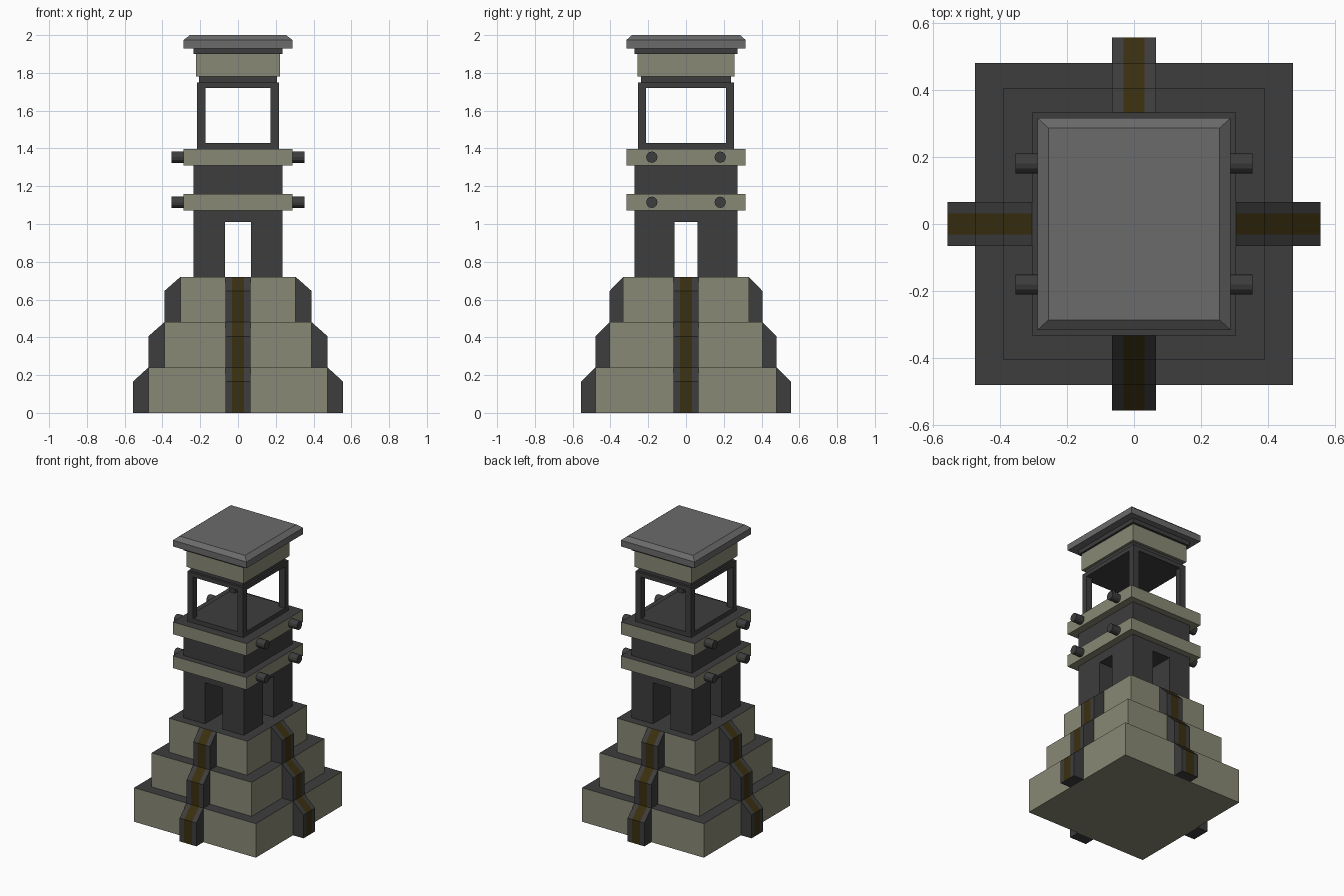
import bpy, bmesh, math
from mathutils import Matrix

if "Cube" in bpy.data.objects:
    bpy.data.objects.remove(bpy.data.objects["Cube"])


def material(name, rgb):
    m = bpy.data.materials.new(name)
    m.diffuse_color = (*rgb, 1)
    m.use_nodes = True
    m.node_tree.nodes["Principled BSDF"].inputs["Base Color"].default_value = m.diffuse_color
    return m


KHAKI = material("khaki_stone", (0.250, 0.250, 0.180))
DARK = material("dark_metal", (0.047, 0.047, 0.047))
GREY = material("grey_roof", (0.145, 0.145, 0.145))
MUSTARD = material("mustard_stripe", (0.042, 0.029, 0.005))


def finish(name, bm, mats):
    bmesh.ops.recalc_face_normals(bm, faces=bm.faces)
    me = bpy.data.meshes.new(name)
    bm.to_mesh(me)
    bm.free()
    for m in mats:
        me.materials.append(m)
    ob = bpy.data.objects.new(name, me)
    bpy.context.collection.objects.link(ob)
    return ob


def add_box(bm, x0, x1, y0, y1, z0, z1):
    mat = (Matrix.Translation(((x0 + x1) / 2, (y0 + y1) / 2, (z0 + z1) / 2))
           @ Matrix.Diagonal((x1 - x0, y1 - y0, z1 - z0, 1)))
    bmesh.ops.create_cube(bm, size=1, matrix=mat)


def block(name, hx, hy, z0, z1, mat, dark_top=False):
    bm = bmesh.new()
    add_box(bm, -hx, hx, -hy, hy, z0, z1)
    bm.normal_update()
    if dark_top:
        for f in bm.faces:
            f.material_index = 1 if f.normal.z > 0.5 else 0
    return finish(name, bm, [mat, DARK])


# stepped base with dark upper ledges
TIERS_X = (0.475, 0.39, 0.305)
TIERS_Y = (0.48, 0.405, 0.333)
for i in range(3):
    block(f"base_tier_{i + 1}", TIERS_X[i], TIERS_Y[i], 0.24 * i, 0.24 * (i + 1), KHAKI, True)


# stepped ribs running down the middle of each side, with a mustard stripe
def rib(name, tiers, angle):
    outer = (0.557,) + tiers
    prof = []
    for i in range(3):
        prof += [(outer[i], 0.24 * i), (outer[i], 0.24 * i + 0.165)]
    prof += [(outer[3], 0.72), (0.28, 0.70), (0.28, 0.1), (tiers[0], 0.0)]
    stops = (-0.065, -0.032, 0.032, 0.065)
    bm = bmesh.new()
    rows = [[bm.verts.new((r, s, z)) for r, z in prof] for s in stops]
    n = len(prof)
    for k in range(3):
        for j in range(n):
            j2 = (j + 1) % n
            f = bm.faces.new((rows[k][j], rows[k][j2], rows[k + 1][j2], rows[k + 1][j]))
            f.material_index = 1 if k == 1 and j < 6 else 0
    bm.faces.new(rows[0])
    bm.faces.new(rows[-1])
    bm.transform(Matrix.Rotation(angle, 4, 'Z'))
    finish(name, bm, [DARK, MUSTARD])


for i, side in enumerate(("right", "back", "left", "front")):
    rib(f"rib_{side}", TIERS_X if i % 2 == 0 else TIERS_Y, i * math.pi / 2)

# shaft: four corner piers leaving crossing doorways, solid above
bm = bmesh.new()
for sx in (-1, 1):
    for sy in (-1, 1):
        xs = sorted((sx * 0.068, sx * 0.236))
        ys = sorted((sy * 0.061, sy * 0.272))
        add_box(bm, *xs, *ys, 0.72, 1.01)
finish("doorway_piers", bm, [DARK])
block("shaft", 0.236, 0.272, 1.01, 1.35, DARK)

# two bands, each with stub pegs on the left and right
for i, z in enumerate((1.115, 1.354)):
    block(f"band_{i + 1}", 0.288, 0.316, z - 0.043, z + 0.043, KHAKI, True)
    bm = bmesh.new()
    for sx in (-1, 1):
        for sy in (-1, 1):
            m = (Matrix.Translation((sx * 0.3, sy * 0.181, z))
                 @ Matrix.Rotation(math.pi / 2, 4, 'Y'))
            bmesh.ops.create_cone(bm, cap_ends=True, segments=12, radius1=0.03,
                                  radius2=0.03, depth=0.106, matrix=m)
    finish(f"pegs_{i + 1}", bm, [DARK])

# open lookout: floor, corner posts, ceiling
block("lookout_floor", 0.218, 0.254, 1.39, 1.428, DARK)
bm = bmesh.new()
for sx in (-1, 1):
    for sy in (-1, 1):
        xs = sorted((sx * 0.172, sx * 0.218))
        ys = sorted((sy * 0.211, sy * 0.254))
        add_box(bm, *xs, *ys, 1.428, 1.72)
finish("lookout_posts", bm, [DARK])
block("lookout_ceiling", 0.218, 0.254, 1.72, 1.75, DARK)

# head below the roof
block("neck", 0.206, 0.238, 1.75, 1.78, DARK)
block("head_block", 0.222, 0.256, 1.78, 1.90, KHAKI)
block("roof_support", 0.236, 0.272, 1.90, 1.93, DARK)

# roof slab with bevelled upper edge
bm = bmesh.new()
loops = [[bm.verts.new((sx * hx, sy * hy, z)) for sx, sy in ((-1, -1), (1, -1), (1, 1), (-1, 1))]
         for hx, hy, z in ((0.288, 0.316, 1.93), (0.288, 0.316, 1.974), (0.255, 0.286, 2.0))]
for a, b in zip(loops, loops[1:]):
    for j in range(4):
        k = (j + 1) % 4
        bm.faces.new((a[j], a[k], b[k], b[j]))
bm.faces.new(loops[0])
bm.faces.new(loops[-1])
finish("roof", bm, [GREY])
